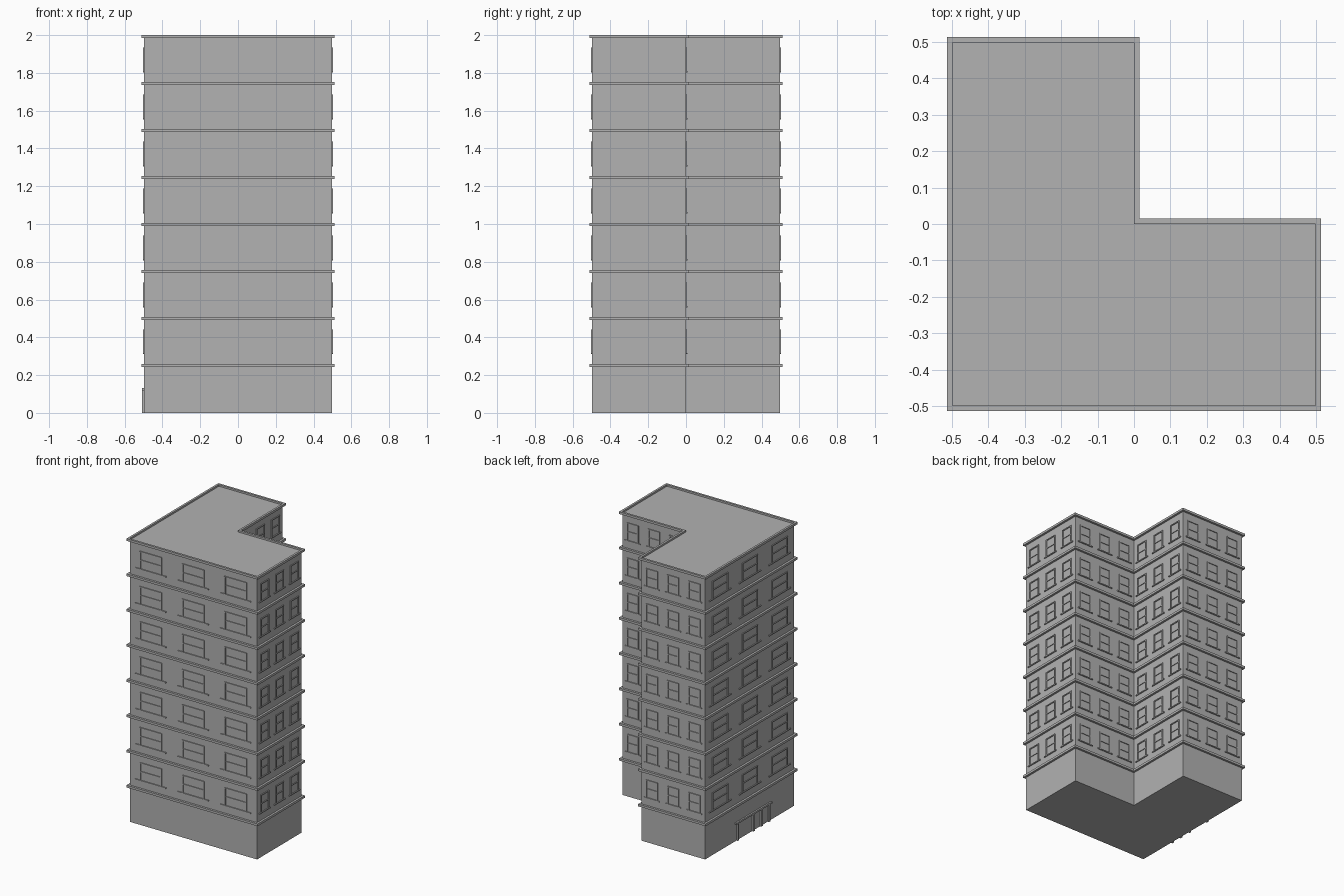
import bpy, bmesh
from mathutils import Vector, Matrix

if "Cube" in bpy.data.objects:
    bpy.data.objects.remove(bpy.data.objects["Cube"])

W = 0.497          # half width of the walls
LIP = 0.015        # overhang of the floor bands
STEP = 0.2486      # storey height
BAND_Z, BAND_H = 0.244, 0.016
FLOORS = 7

stone = bpy.data.materials.new("grey_stone")
stone.diffuse_color = (0.445, 0.445, 0.445, 1)
stone.use_nodes = True
stone.node_tree.nodes["Principled BSDF"].inputs["Base Color"].default_value = stone.diffuse_color


def finish(name, bm):
    bmesh.ops.recalc_face_normals(bm, faces=bm.faces)
    me = bpy.data.meshes.new(name)
    bm.to_mesh(me)
    bm.free()
    me.materials.append(stone)
    ob = bpy.data.objects.new(name, me)
    bpy.context.collection.objects.link(ob)
    return ob


def outline(o):
    """L-shaped plan, grown outward by o."""
    a, n = W + o, o
    return [(-a, -a), (a, -a), (a, n), (n, n), (n, a), (-a, a)]


def add_prism(bm, pts, z0, z1):
    face = bm.faces.new([bm.verts.new((x, y, z0)) for x, y in pts])
    top = bmesh.ops.extrude_face_region(bm, geom=[face])["geom"]
    bmesh.ops.translate(bm, vec=(0, 0, z1 - z0),
                        verts=[g for g in top if isinstance(g, bmesh.types.BMVert)])


def add_ring(bm, z0, z1):
    """Band that follows the walls, open in the middle."""
    loops = [[bm.verts.new((x, y, z)) for x, y in outline(o)]
             for o, z in ((0, z0), (LIP, z0), (LIP, z1), (0, z1))]
    for k in range(4):
        p, q = loops[k], loops[(k + 1) % 4]
        for i in range(6):
            j = (i + 1) % 6
            bm.faces.new((p[i], p[j], q[j], q[i]))


def add_bar(bm, start, along, out, u, z, width, height, depth):
    """Box on a wall: u along the wall, z its centre height."""
    m = Matrix.Identity(4)
    m.col[0].xyz, m.col[1].xyz = along * width, out * depth
    m.col[2].xyz = Vector((0, 0, height))
    m.col[3].xyz = start + along * u + out * (depth / 2 - 0.001) + Vector((0, 0, z))
    bmesh.ops.create_cube(bm, size=1, matrix=m)


# Walls and flat roof
bm = bmesh.new()
add_prism(bm, outline(0), 0, 1.988)
finish("building_walls", bm)

# Floor bands and roof rim
bm = bmesh.new()
for f in range(FLOORS + 1):
    z = BAND_Z + f * STEP
    add_ring(bm, z, z + BAND_H)
finish("floor_bands", bm)

# Window frames: three to each wall on each upper floor
bm = bmesh.new()
corners = [Vector((x, y, 0)) for x, y in outline(0)]
for i, a in enumerate(corners):
    b = corners[(i + 1) % 6]
    length = (b - a).length
    along = (b - a).normalized()
    out = Vector((along.y, -along.x, 0))
    for f in range(FLOORS):
        base = BAND_Z + BAND_H + f * STEP
        for w in range(3):
            c = length * (w + 0.5) / 3
            half = length / 12
            bar = lambda u, z, wd, h, d: add_bar(bm, a, along, out, u, base + z, wd, h, d)
            bar(c, 0.054, half * 2.9, 0.007, 0.008)           # sill
            bar(c, 0.118, half * 2, 0.006, 0.006)             # transom
            bar(c, 0.178, half * 2 + 0.008, 0.007, 0.007)     # head
            for s in (-1, 1):
                bar(c + s * half, 0.116, 0.008, 0.124, 0.007)  # jambs
finish("window_frames", bm)

# Entrance on the left wall: posts under a lintel
bm = bmesh.new()
start, along, out = Vector((-W, 0, 0)), Vector((0, 1, 0)), Vector((-1, 0, 0))
for y in (-0.21, -0.125, -0.035, 0.14):
    add_bar(bm, start, along, out, y, 0.06, 0.016, 0.12, 0.012)
add_bar(bm, start, along, out, -0.037, 0.125, 0.40, 0.012, 0.012)
finish("entrance_frame", bm)
